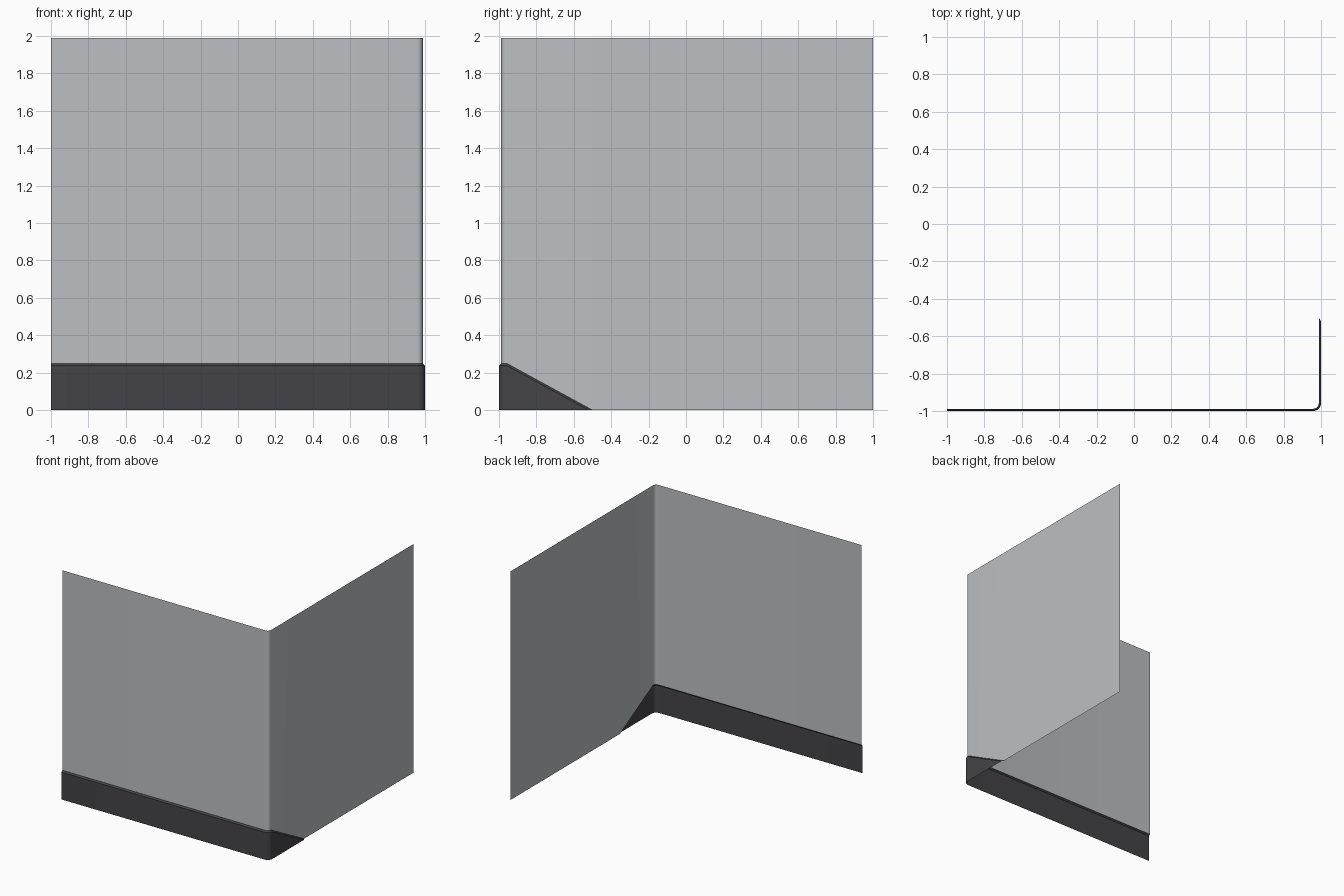
import bpy, bmesh, math

if "Cube" in bpy.data.objects:
    bpy.data.objects.remove(bpy.data.objects["Cube"])

WALL, SKIRT = 0.988, 1.0      # offset of the wall sheet and of the skirting face
CENTRE = 0.958                # centre of the rounded corner
TOP, BASE, LIP = 1.99, 0.25, 0.012
SLOPE_END = -0.5              # where the skirting runs out on the right side
STEPS = 8


def material(name, rgb):
    m = bpy.data.materials.new(name)
    m.diffuse_color = (*rgb, 1)
    m.use_nodes = True
    m.node_tree.nodes["Principled BSDF"].inputs["Base Color"].default_value = m.diffuse_color
    return m


def plan(offset, end):
    """Plan outline: front run, rounded corner, right run up to y = end."""
    r = offset - CENTRE
    pts = [(-1, -offset)]
    for i in range(STEPS + 1):
        a = -math.pi / 2 + i / STEPS * math.pi / 2
        pts.append((CENTRE + r * math.cos(a), -CENTRE + r * math.sin(a)))
    return pts + [(offset, end)]


def heights(top):
    """Level along front and corner, falling to the ground at the end."""
    return [top] * (STEPS + 2) + [0]


def strip(name, rows, mat):
    """Sheet through matching rows of points, listed bottom to top."""
    bm = bmesh.new()
    grid = [[bm.verts.new(p) for p in row] for row in rows]
    for lo, hi in zip(grid, grid[1:]):
        for i in range(len(lo) - 1):
            bm.faces.new((lo[i], lo[i + 1], hi[i + 1], hi[i]))
    bmesh.ops.remove_doubles(bm, verts=bm.verts, dist=1e-5)
    me = bpy.data.meshes.new(name)
    bm.to_mesh(me)
    bm.free()
    me.materials.append(mat)
    ob = bpy.data.objects.new(name, me)
    bpy.context.collection.objects.link(ob)
    bpy.context.view_layer.objects.active = ob
    ob.select_set(True)
    bpy.ops.object.shade_smooth_by_angle(angle=math.radians(30))
    ob.select_set(False)
    return ob


def row(pts, zs):
    return [(x, y, z) for (x, y), z in zip(pts, zs)]


grey = material("wall grey", (0.50, 0.53, 0.55))
dark = material("skirting dark grey", (0.058, 0.056, 0.063))

# Wall sheet above the skirting, up to the end of the skirting
wall_path = plan(WALL, SLOPE_END)
seam = row(wall_path, heights(BASE))
strip("corner_wall", [seam, row(wall_path, [TOP] * len(wall_path))], grey)

# Rest of the right wall, reaching the ground
strip("right_wall", [[(WALL, SLOPE_END, 0), (WALL, 1, 0)],
                     [(WALL, SLOPE_END, TOP), (WALL, 1, TOP)]], grey)

# Skirting face with a chamfered ledge back to the wall
skirt_path = plan(SKIRT, SLOPE_END - 0.02)
strip("skirting", [row(skirt_path, [0] * len(skirt_path)),
                   row(skirt_path, heights(BASE - LIP)), seam], dark)
